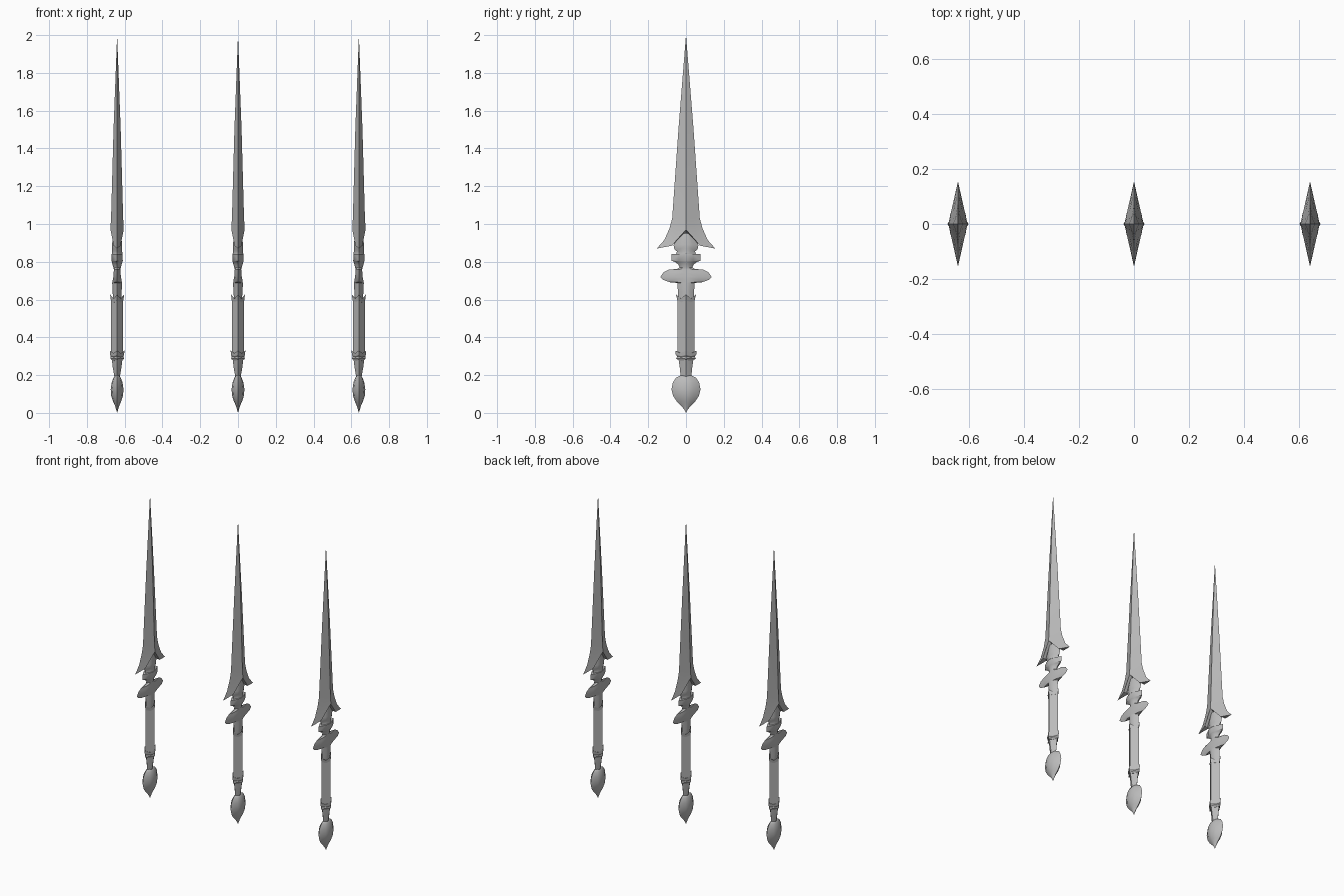
import bpy, bmesh, math

old = bpy.data.objects.get("Cube")
if old:
    bpy.data.objects.remove(old, do_unlink=True)

# Single plain grey metal
steel = bpy.data.materials.new("grey_steel")
steel.use_nodes = True
GREY = (0.5, 0.5, 0.5, 1.0)
steel.diffuse_color = GREY
steel.node_tree.nodes["Principled BSDF"].inputs["Base Color"].default_value = GREY


def row(z, w, t, bulge=0.5, lift=0.0):
    """Quarter section from the broad-face ridge to the side edge.
    bulge 0.5 is a diamond, more is a lens, less is hollow; lift raises the corners."""
    return [(t, 0, z + lift), (t * bulge, w * 0.5, z), (0, w, z + lift)]


def quarter_solid(name, rows, angle):
    """Skin the rows, then mirror the quarter across x and y."""
    bm = bmesh.new()
    for sx in (1, -1):
        for sy in (1, -1):
            grid = [[bm.verts.new((x * sx, y * sy, z)) for x, y, z in r] for r in rows]
            for a, b in zip(grid, grid[1:]):
                for i in range(len(a) - 1):
                    bm.faces.new((a[i], a[i + 1], b[i + 1], b[i]))
    bmesh.ops.remove_doubles(bm, verts=bm.verts, dist=0.0002)
    bmesh.ops.dissolve_degenerate(bm, edges=bm.edges, dist=0.0001)
    bmesh.ops.recalc_face_normals(bm, faces=bm.faces)
    mesh = bpy.data.meshes.new(name)
    bm.to_mesh(mesh)
    bm.free()
    mesh.materials.append(steel)
    # One dagger part at each of the three places, sharing the mesh
    for side, x in (("right", -0.64), ("middle", 0.0), ("left", 0.64)):
        ob = bpy.data.objects.new(f"{side}_{name}", mesh)
        ob.location.x = x
        bpy.context.collection.objects.link(ob)
    bpy.ops.object.select_all(action="DESELECT")
    ob.select_set(True)
    bpy.context.view_layer.objects.active = ob
    bpy.ops.object.shade_smooth_by_angle(angle=math.radians(angle))


# Ridged blade flaring into two barbs, with an arched underside
quarter_solid("blade", [
    row(2.0, 0, 0),
    row(1.50, 0.040, 0.019),
    row(1.03, 0.073, 0.032),
    [(0.034, 0, 1.0), (0.017, 0.045, 0.98), (0, 0.088, 0.975)],
    [(0.035, 0, 0.98), (0.017, 0.058, 0.93), (0, 0.115, 0.915)],
    [(0.035, 0, 0.97), (0.018, 0.075, 0.885), (0, 0.155, 0.87)],
    [(0, 0, 0.95), (0, 0.075, 0.887), (0, 0.155, 0.87)],
], 25)

# Neck with a small notched guard and a larger lobed guard below it
quarter_solid("guard", [
    row(0.96, 0, 0),
    row(0.95, 0.035, 0.020, 0.7),
    row(0.89, 0.066, 0.027, 0.7),
    row(0.868, 0.062, 0.027, 0.7),
    row(0.855, 0.048, 0.027, 0.7),
    row(0.842, 0.052, 0.028, 0.7),
    row(0.840, 0.077, 0.029, 0.7),
    row(0.805, 0.077, 0.030, 0.7),
    row(0.800, 0.060, 0.028, 0.7),
    row(0.785, 0.040, 0.024, 0.7),
    row(0.770, 0.034, 0.020, 0.7),
    row(0.762, 0.048, 0.018, 0.7),
    row(0.758, 0.092, 0.017, 0.6),
    row(0.745, 0.118, 0.018, 0.6),
    row(0.720, 0.136, 0.020, 0.6),
    row(0.705, 0.122, 0.023, 0.5),
    row(0.692, 0.088, 0.025, 0.5),
    row(0.688, 0.045, 0.026, 0.7),
    row(0.640, 0.043, 0.024, 0.7),
    row(0.590, 0.043, 0.020, 0.7),
    row(0.590, 0, 0),
], 35)

# Diamond-section grip
quarter_solid("grip", [
    row(0.605, 0, 0), row(0.605, 0.045, 0.032),
    row(0.31, 0.045, 0.032), row(0.31, 0, 0),
], 20)

# Crown of points at the top of the grip
quarter_solid("grip_crown", [
    row(0.60, 0, 0),
    row(0.603, 0.044, 0.030, lift=0.012),
    row(0.605, 0.053, 0.037, lift=0.022),
    row(0.592, 0.047, 0.034, lift=0.010),
    row(0.585, 0.046, 0.033, lift=0.010),
    row(0.585, 0, 0),
], 20)

# Pointed band at the foot of the grip
quarter_solid("grip_band", [
    row(0.312, 0, 0),
    row(0.314, 0.044, 0.031, lift=0.010),
    row(0.316, 0.057, 0.039, lift=0.014),
    row(0.300, 0.054, 0.037, lift=0.008),
    row(0.296, 0.047, 0.034, lift=0.004),
    row(0.290, 0.052, 0.036, lift=-0.004),
    row(0.276, 0.043, 0.031, lift=0.006),
    row(0.276, 0, 0),
], 20)

# Tapered stem between the band and the pommel
quarter_solid("stem", [
    row(0.29, 0, 0), row(0.29, 0.040, 0.029, 0.6),
    row(0.24, 0.033, 0.023, 0.6), row(0.19, 0.028, 0.014, 0.6),
    row(0.19, 0, 0),
], 25)

# Leaf-shaped pommel ending in a point
quarter_solid("pommel", [
    row(0.200, 0, 0),
    row(0.199, 0.028, 0.010, 0.8),
    row(0.185, 0.054, 0.020, 0.8),
    row(0.160, 0.070, 0.029, 0.8),
    row(0.125, 0.077, 0.034, 0.8),
    row(0.090, 0.068, 0.031, 0.8),
    row(0.062, 0.050, 0.022, 0.8),
    row(0.040, 0.028, 0.012, 0.8),
    row(0.020, 0.011, 0.006, 0.8),
    row(0.0, 0, 0),
], 50)
